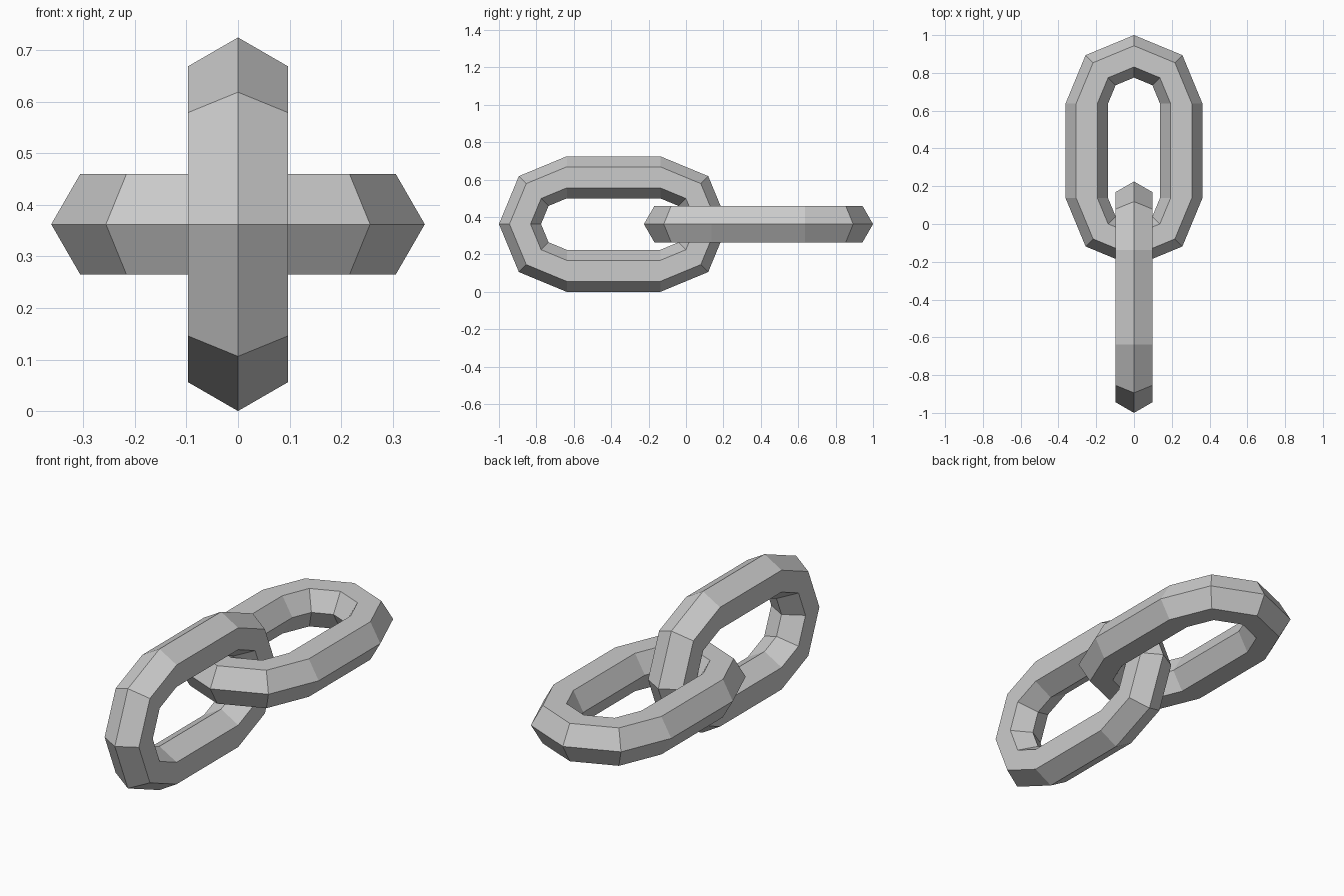
import bpy, bmesh
from math import sin, cos, pi

if "Cube" in bpy.data.objects:
    bpy.data.objects.remove(bpy.data.objects["Cube"])

BEND = 0.25      # centreline radius of the end bends
WIRE = 0.1125    # radius of the six-sided bar
HALF = 0.25      # half the straight run
CENTRE_Z = BEND + WIRE


def chain_link(name, y, roll):
    bm = bmesh.new()
    # hexagonal rings: five around each end bend
    rings = []
    for start, offset in ((0, HALF), (pi, -HALF)):
        for i in range(5):
            a = start + i * pi / 4
            ring = []
            for j in range(6):
                t = j * pi / 3
                r = BEND + WIRE * cos(t)
                ring.append(bm.verts.new((r * cos(a), r * sin(a) + offset, WIRE * sin(t))))
            rings.append(ring)
    # skin neighbouring rings into a closed loop
    for k, ring in enumerate(rings):
        nxt = rings[(k + 1) % len(rings)]
        for j in range(6):
            n = (j + 1) % 6
            bm.faces.new((ring[j], nxt[j], nxt[n], ring[n]))
    bmesh.ops.recalc_face_normals(bm, faces=bm.faces)
    mesh = bpy.data.meshes.new(name)
    bm.to_mesh(mesh)
    bm.free()
    obj = bpy.data.objects.new(name, mesh)
    obj.location = (0, y, CENTRE_Z)
    obj.rotation_euler = (0, roll, 0)
    bpy.context.collection.objects.link(obj)


# two interlocked links, the front one standing upright
OFFSET = 1 - HALF - BEND - WIRE
chain_link("flat_link", OFFSET, 0)
chain_link("upright_link", -OFFSET, pi / 2)
